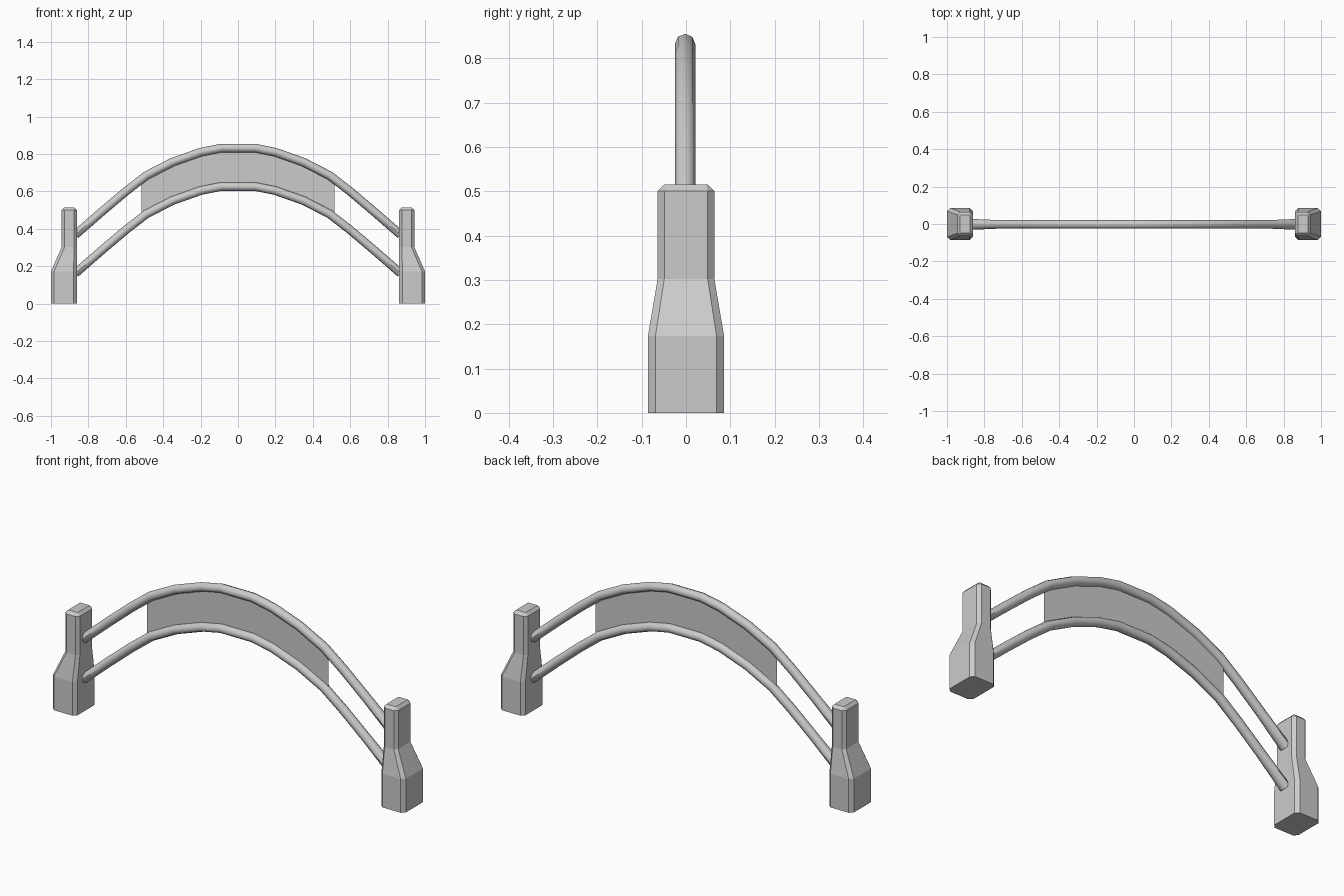
import bpy, bmesh, math
from mathutils import Vector

if "Cube" in bpy.data.objects:
    bpy.data.objects.remove(bpy.data.objects["Cube"])

Y_MID = -0.002
DROP = 0.206
HALF = [(0.09, 0.832), (0.20, 0.81), (0.35, 0.757), (0.49, 0.685),
        (0.60, 0.60), (0.73, 0.49), (0.87, 0.368)]
PATH = [(-x, z) for x, z in reversed(HALF)] + HALF


def make_object(name, bm, smooth=False):
    bmesh.ops.recalc_face_normals(bm, faces=bm.faces)
    me = bpy.data.meshes.new(name)
    bm.to_mesh(me)
    bm.free()
    ob = bpy.data.objects.new(name, me)
    bpy.context.collection.objects.link(ob)
    if smooth:
        bpy.ops.object.select_all(action='DESELECT')
        ob.select_set(True)
        bpy.context.view_layer.objects.active = ob
        bpy.ops.object.shade_smooth_by_angle(angle=math.radians(50))
    return ob


def skin(bm, rings):
    # bridge consecutive rings of equal size and cap the ends
    loops = [[bm.verts.new(p) for p in ring] for ring in rings]
    n = len(loops[0])
    for a, b in zip(loops, loops[1:]):
        for i in range(n):
            j = (i + 1) % n
            bm.faces.new((a[i], a[j], b[j], b[i]))
    bm.faces.new(loops[0])
    bm.faces.new(loops[-1])


# posts: chamfered rectangles stacked up; (z, inner x, outer x, half depth, chamfer)
SECTIONS = [(0.0, 0.862, 1.0, 0.086, 0.017), (0.173, 0.862, 1.0, 0.086, 0.017),
            (0.302, 0.862, 0.943, 0.064, 0.015), (0.50, 0.862, 0.943, 0.064, 0.015),
            (0.515, 0.876, 0.929, 0.049, 0.003)]


def post(name, side):
    rings = []
    for z, a, b, d, c in SECTIONS:
        outline = [(a + c, -d), (b - c, -d), (b, -d + c), (b, d - c),
                   (b - c, d), (a + c, d), (a, d - c), (a, -d + c)]
        rings.append([(side * x, y, z) for x, y in outline])
    bm = bmesh.new()
    skin(bm, rings)
    make_object(name, bm)


# arched rails: eight-sided tube, a little wider where it meets the posts
def rail(name, dz):
    pts = [Vector((x, Y_MID, z + dz)) for x, z in PATH]
    rings = []
    for i, p in enumerate(pts):
        t = (pts[min(i + 1, len(pts) - 1)] - pts[max(i - 1, 0)]).normalized()
        normal = Vector((-t.z, 0, t.x))
        ry = 0.023 + 0.006 * max(0, (abs(p.x) - 0.73) / 0.14)
        rings.append([p + normal * 0.023 * math.cos(k * math.pi / 4)
                      + Vector((0, ry * math.sin(k * math.pi / 4), 0)) for k in range(8)])
    bm = bmesh.new()
    skin(bm, rings)
    make_object(name, bm, True)


# thin sign sheet between the rails
def panel(name, half_width):
    (x0, z0), (x1, z1) = HALF[3], HALF[4]
    end_z = z0 + (z1 - z0) * (half_width - x0) / (x1 - x0)
    pts = [(-half_width, end_z)] + PATH[3:-3] + [(half_width, end_z)]
    bm = bmesh.new()
    cols = [[bm.verts.new((x, Y_MID, z - d)) for d in (0, DROP)] for x, z in pts]
    for a, b in zip(cols, cols[1:]):
        bm.faces.new((a[0], a[1], b[1], b[0]))
    make_object(name, bm)


for side, label in ((-1, "left"), (1, "right")):
    post(label + "_post", side)
rail("upper_rail", 0)
rail("lower_rail", -DROP)
panel("arch_panel", 0.515)
